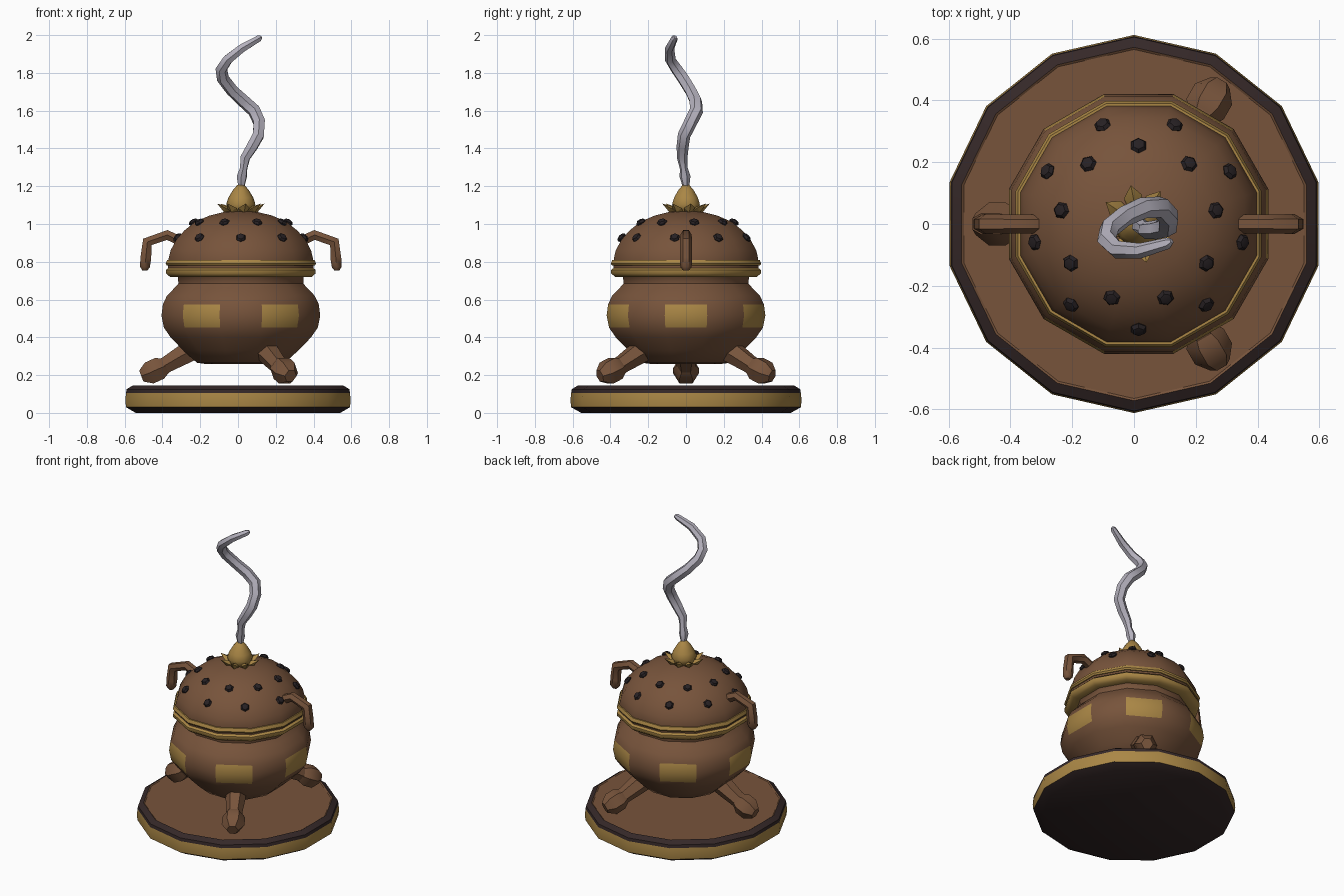
import bpy, bmesh, math
from mathutils import Vector

if "Cube" in bpy.data.objects:
    bpy.data.objects.remove(bpy.data.objects["Cube"])

CX = 0.015  # pot axis


def mat(name, rgb):
    m = bpy.data.materials.new(name)
    m.diffuse_color = (*rgb, 1)
    m.use_nodes = True
    m.node_tree.nodes["Principled BSDF"].inputs["Base Color"].default_value = m.diffuse_color
    return m


BROWN = mat("brown", (0.185, 0.088, 0.044))
GOLD = mat("gold", (0.40, 0.24, 0.06))
DARK = mat("dark_trim", (0.035, 0.021, 0.021))
BLACK = mat("black_stud", (0.020, 0.015, 0.017))
SMOKE = mat("smoke_grey", (0.46, 0.44, 0.51))


def finish(ob, angle=40):
    bpy.ops.object.select_all(action='DESELECT')
    ob.select_set(True)
    bpy.context.view_layer.objects.active = ob
    bpy.ops.object.shade_smooth_by_angle(angle=math.radians(angle))
    return ob


def make(name, bm, mats, angle=40):
    bmesh.ops.recalc_face_normals(bm, faces=bm.faces)
    me = bpy.data.meshes.new(name)
    bm.to_mesh(me)
    bm.free()
    for m in mats:
        me.materials.append(m)
    ob = bpy.data.objects.new(name, me)
    bpy.context.collection.objects.link(ob)
    return finish(ob, angle)


def lathe(name, profile, sides, phase, cx, mats, rule=None, angle=40):
    """Spin (radius, z) pairs; rule(row, side) gives the material slot."""
    bm = bmesh.new()
    rings = []
    for r, z in profile:
        ring = []
        for k in range(sides):
            a = math.radians(phase) + k * math.tau / sides
            ring.append(bm.verts.new((cx + r * math.cos(a), r * math.sin(a), z)))
        rings.append(ring)
    for i in range(len(rings) - 1):
        for k in range(sides):
            n = (k + 1) % sides
            f = bm.faces.new((rings[i][k], rings[i][n], rings[i + 1][n], rings[i + 1][k]))
            f.material_index = rule(i, k) if rule else 0
    bm.faces.new(rings[0][::-1]).material_index = rule(0, -1) if rule else 0
    bm.faces.new(rings[-1]).material_index = rule(len(rings) - 1, -1) if rule else 0
    return make(name, bm, mats, angle)


def tube(name, pts, material, bevel=1, angle=50):
    """Tube through (x, y, z, radius) points."""
    cu = bpy.data.curves.new(name, 'CURVE')
    cu.dimensions = '3D'
    cu.bevel_depth = 1.0
    cu.bevel_resolution = bevel
    cu.use_fill_caps = True
    sp = cu.splines.new('POLY')
    sp.points.add(len(pts) - 1)
    for p, (x, y, z, r) in zip(sp.points, pts):
        p.co = (x, y, z, 1)
        p.radius = r
    cu.materials.append(material)
    ob = bpy.data.objects.new(name, cu)
    bpy.context.collection.objects.link(ob)
    bpy.ops.object.select_all(action='DESELECT')
    ob.select_set(True)
    bpy.context.view_layer.objects.active = ob
    bpy.ops.object.convert(target='MESH')
    return finish(bpy.context.object, angle)


# Round stand: dark bottom, gold band, dark top edge, brown top
lathe("stand",
      [(0.555, 0), (0.608, 0.03), (0.612, 0.065), (0.608, 0.105), (0.605, 0.125),
       (0.572, 0.145), (0.565, 0.14), (0.2, 0.14)],
      14, 90, 0, [DARK, GOLD, BROWN],
      lambda i, k: (0, 1, 1, 0, 0, 2, 2, 2)[i], 35)

# Bowl with six gold panels on alternate sides
lathe("bowl",
      [(0.20, 0.26), (0.24, 0.265), (0.315, 0.33), (0.385, 0.40), (0.422, 0.452), (0.435, 0.515),
       (0.427, 0.575), (0.405, 0.62), (0.365, 0.66), (0.342, 0.685), (0.345, 0.72), (0.36, 0.735)],
      12, 15, CX, [BROWN, GOLD],
      lambda i, k: 1 if i in (4, 5) and k % 2 == 1 else 0)

# Two gold rim rings with a brown groove between them
lathe("bowl_rim", [(0.34, 0.72), (0.388, 0.72), (0.41, 0.738), (0.41, 0.757), (0.395, 0.768), (0.34, 0.768)],
      12, 15, CX, [GOLD], None, 50)
lathe("rim_groove", [(0.38, 0.765), (0.398, 0.768), (0.398, 0.782), (0.38, 0.785)], 12, 15, CX, [BROWN])
lathe("lid_rim", [(0.34, 0.78), (0.405, 0.78), (0.412, 0.79), (0.404, 0.81), (0.37, 0.81)],
      12, 15, CX, [GOLD], None, 50)

# Domed lid
lathe("lid", [(0.395, 0.79), (0.396, 0.815), (0.385, 0.86), (0.355, 0.915), (0.31, 0.965), (0.25, 1.012),
              (0.17, 1.045), (0.09, 1.064), (0.03, 1.07)], 12, 15, CX, [BROWN])

# Studs in two staggered circles on the lid
bm = bmesh.new()
for radius, z, start, tilt in ((0.338, 0.925, -90, 48), (0.252, 1.006, 90, 28)):
    for k in range(9):
        a = math.radians(start + 40 * k)
        t = math.radians(90 - tilt)
        n = Vector((math.cos(a) * math.cos(t), math.sin(a) * math.cos(t), math.sin(t)))
        m = n.to_track_quat('Z', 'Y').to_matrix().to_4x4()
        m.translation = Vector((CX + radius * math.cos(a), radius * math.sin(a), z)) + n * 0.004
        new = bmesh.ops.create_uvsphere(bm, u_segments=6, v_segments=4, radius=0.028)["verts"]
        for v in new:
            v.co.z *= 0.6
            v.co = m @ v.co
make("lid_studs", bm, [BLACK], 20)

# Hooked side handles
for side, name in ((1, "right"), (-1, "left")):
    path = [(0.30, 0.90, 0.03), (0.39, 0.942, 0.03), (0.495, 0.905, 0.032),
            (0.503, 0.82, 0.033), (0.508, 0.772, 0.03), (0.508, 0.755, 0.016)]
    tube(name + "_handle", [(CX + side * x, 0, z, r) for x, z, r in path], BROWN)

# Three splayed legs with knobby feet
for k, deg in enumerate((180, 60, -60)):
    a = math.radians(deg)
    c, s = math.cos(a), math.sin(a)
    tube(f"leg_{k + 1}", [(CX + r * c, r * s, z, w) for r, z, w in
         ((0.22, 0.35, 0.062), (0.31, 0.305, 0.06), (0.39, 0.258, 0.05), (0.45, 0.225, 0.05))], BROWN)
    tube(f"foot_{k + 1}", [(CX + r * c, r * s, z, w) for r, z, w in
         ((0.395, 0.250, 0.045), (0.43, 0.236, 0.069), (0.485, 0.211, 0.069), (0.527, 0.195, 0.036))],
         BROWN, 1, 35)

# Gold bud knob on the lid
lathe("knob", [(0.04, 1.05), (0.068, 1.075), (0.077, 1.105), (0.066, 1.14), (0.042, 1.18), (0.018, 1.207),
               (0.005, 1.212)], 10, 0, CX, [GOLD])

# Curled petals below the bud
bm = bmesh.new()
for k in range(8):
    a = k * math.tau / 8 + 0.2
    u, w = Vector((math.cos(a), math.sin(a), 0)), Vector((-math.sin(a), math.cos(a), 0))
    up = Vector((0, 0, 1))

    def at(r, side, z):
        return bm.verts.new(Vector((CX, 0, 0)) + u * r + w * side + up * z)
    inl, inr = at(0.05, -0.022, 1.062), at(0.05, 0.022, 1.062)
    ml, mr = at(0.09, -0.03, 1.085), at(0.09, 0.03, 1.085)
    top, keel, tip = at(0.06, 0, 1.09), at(0.09, 0, 1.062), at(0.128, 0, 1.108)
    for f in ((inl, ml, top), (top, mr, inr), (ml, tip, top), (top, tip, mr),
              (inl, keel, ml), (inl, inr, keel), (inr, mr, keel), (ml, keel, tip), (keel, mr, tip),
              (inl, top, inr)):
        bm.faces.new(f)
make("knob_petals", bm, [GOLD], 25)

# Curling wisp of smoke
tube("smoke", [
    (0.018, 0.0, 1.20, 0.018), (0.02, -0.005, 1.25, 0.029), (0.03, -0.012, 1.295, 0.021),
    (0.038, -0.02, 1.35, 0.028), (0.075, -0.018, 1.41, 0.032), (0.108, -0.01, 1.47, 0.034),
    (0.112, 0.025, 1.54, 0.035), (0.085, 0.055, 1.60, 0.036), (0.03, 0.052, 1.65, 0.035),
    (-0.03, 0.025, 1.705, 0.033), (-0.08, -0.015, 1.77, 0.033), (-0.088, -0.05, 1.82, 0.032),
    (-0.055, -0.083, 1.87, 0.029), (0.02, -0.087, 1.93, 0.025), (0.11, -0.062, 1.982, 0.019),
    (0.122, -0.055, 1.99, 0.009)], SMOKE, 1, 45)
